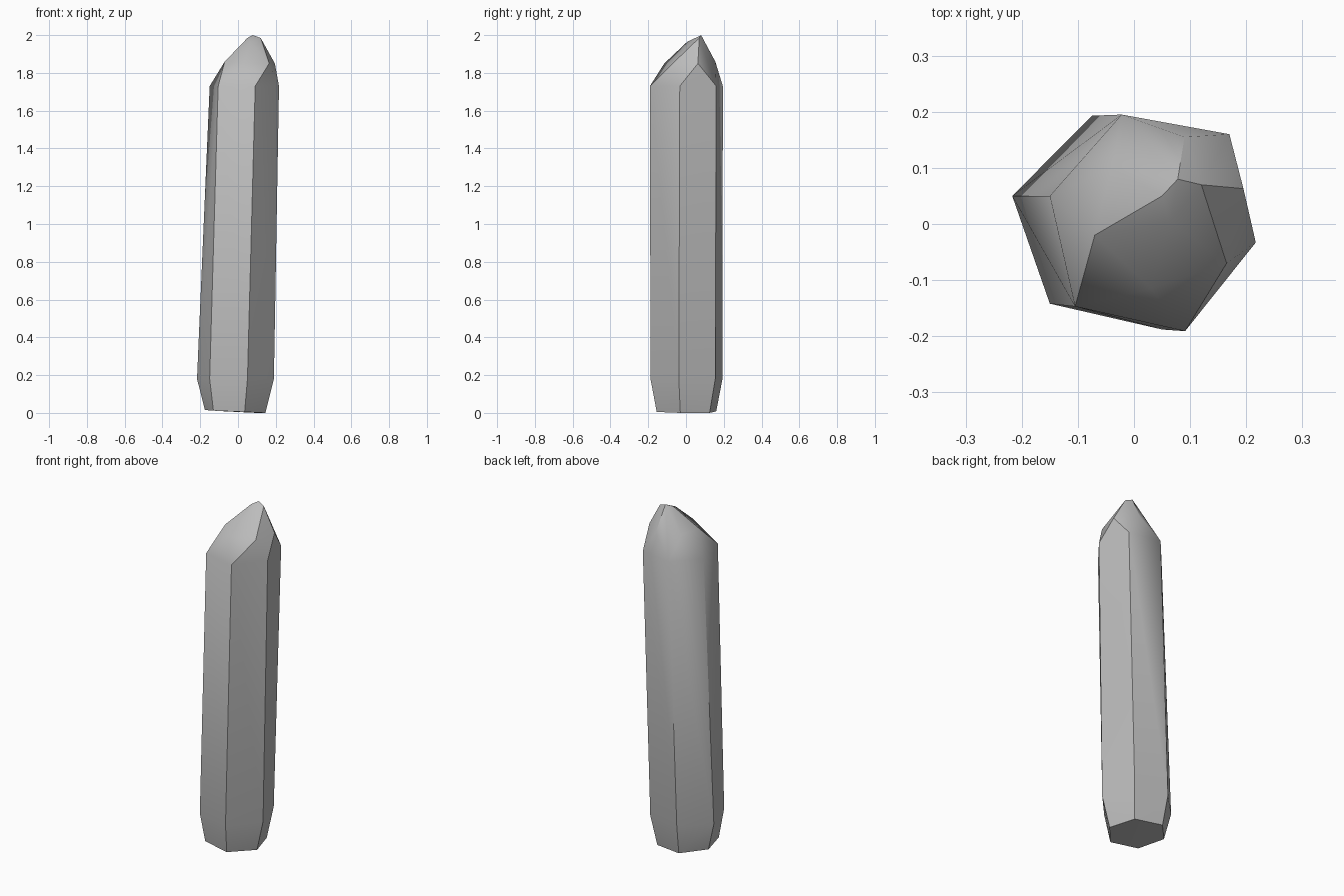
import bpy
import bmesh

cube = bpy.data.objects.get("Cube")
if cube:
    bpy.data.objects.remove(cube, do_unlink=True)

# Single stone colour
stone = bpy.data.materials.new("grey stone")
stone.use_nodes = True
grey = (0.5, 0.5, 0.5, 1)
stone.diffuse_color = grey
stone.node_tree.nodes["Principled BSDF"].inputs["Base Color"].default_value = grey

# Leaning six-sided shaft: foot, lower shoulder and upper shoulder
foot = [(-.175, .04, .015), (-.13, -.12, .012), (.035, -.155, .005),
        (.145, -.03, 0), (.1, .125, 0), (-.065, .16, .008)]
lower = [(-.217, .05, .18), (-.15, -.142, .18), (.05, -.188, .18),
         (.19, -.038, .18), (.125, .155, .18), (-.075, .193, .18)]
upper = [(-.15, .05, 1.73), (-.105, -.147, 1.73), (.091, -.191, 1.73),
         (.217, -.033, 1.73), (.17, .16, 1.73), (-.022, .195, 1.73)]
# Facet corners sit above the middle of each shaft side
facets = [(-.07, -.02, 1.86), (.03, -.115, 1.85), (.165, -.07, 1.85),
          (.195, .063, 1.85), (.09, .155, 1.86), (-.04, .1, 1.86)]
# Small chipped point
tip = [(.05, .05, 1.985), (.078, .08, 2), (.12, .07, 1.985), (.065, .005, 1.963)]

# The crystal is the tight skin around these corners
bm = bmesh.new()
for corner in foot + lower + upper + facets + tip:
    bm.verts.new(corner)
bmesh.ops.convex_hull(bm, input=bm.verts)
bmesh.ops.delete(bm, geom=[v for v in bm.verts if not v.link_faces], context="VERTS")
bmesh.ops.recalc_face_normals(bm, faces=bm.faces)
mesh = bpy.data.meshes.new("crystal")
bm.to_mesh(mesh)
bm.free()
mesh.materials.append(stone)
crystal = bpy.data.objects.new("crystal", mesh)
bpy.context.collection.objects.link(crystal)

# Soft shoulders, crisp vertical edges
bpy.ops.object.select_all(action="DESELECT")
crystal.select_set(True)
bpy.context.view_layer.objects.active = crystal
bpy.ops.object.shade_smooth_by_angle(angle=0.52)
